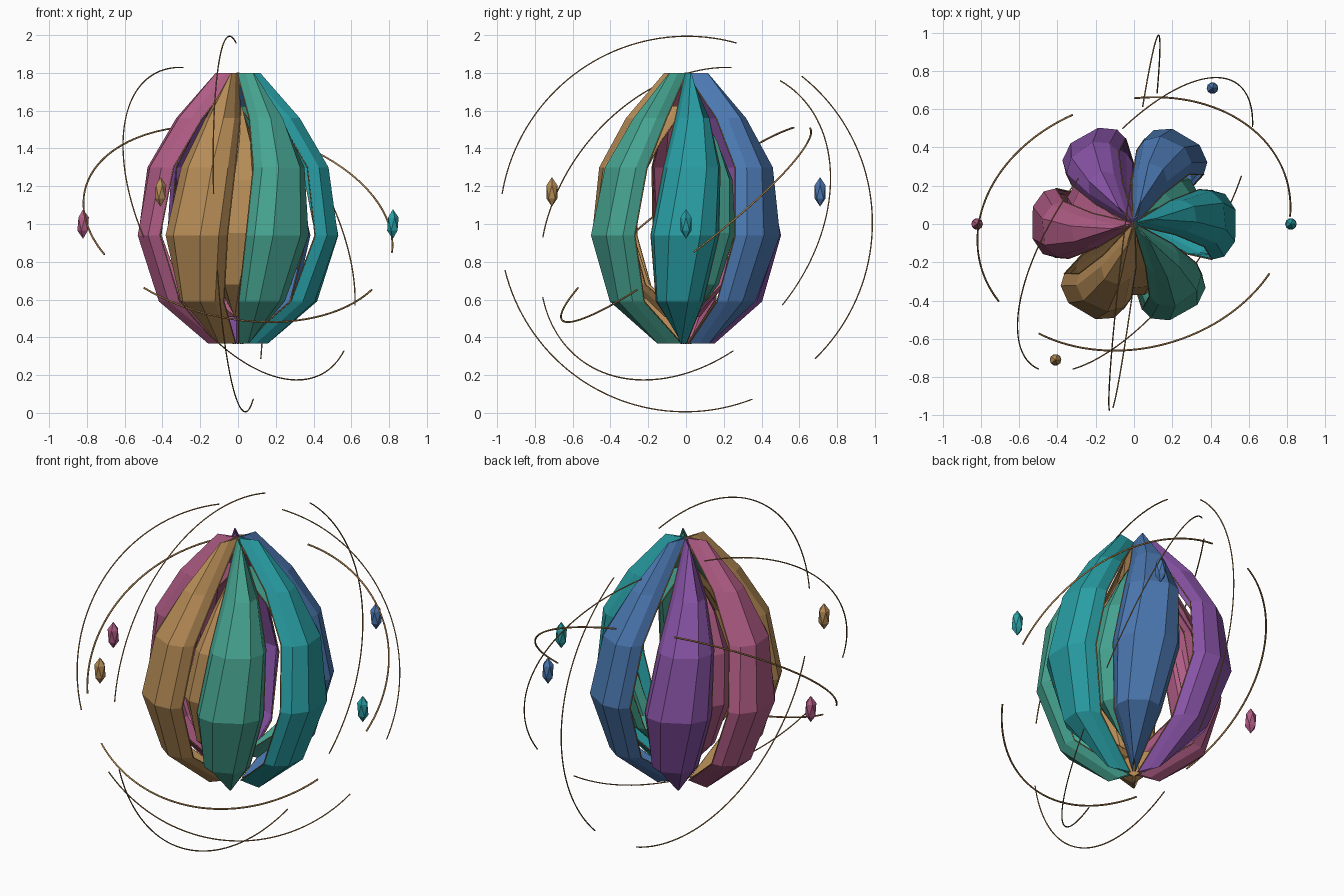
import bpy, bmesh, math
from mathutils import Vector, Matrix

if "Cube" in bpy.data.objects:
    bpy.data.objects.remove(bpy.data.objects["Cube"])


def material(name, rgb):
    lin = [((c / 255 + 0.055) / 1.055) ** 2.4 for c in rgb]
    m = bpy.data.materials.new(name)
    m.diffuse_color = (*lin, 1)
    m.use_nodes = True
    m.node_tree.nodes["Principled BSDF"].inputs["Base Color"].default_value = m.diffuse_color
    return m


teal = material("teal", (40, 158, 164))
blue = material("blue", (75, 120, 177))
purple = material("purple", (136, 83, 166))
pink = material("pink", (176, 92, 133))
tan = material("tan", (184, 141, 87))
green = material("sea_green", (70, 164, 145))
gold = material("dull_gold", (165, 125, 75))


def add_mesh(name, bm, mat):
    me = bpy.data.meshes.new(name)
    bm.to_mesh(me)
    bm.free()
    me.materials.append(mat)
    ob = bpy.data.objects.new(name, me)
    bpy.context.collection.objects.link(ob)
    return ob


def add_wire(name, points, radius, mat):
    cu = bpy.data.curves.new(name, 'CURVE')
    cu.dimensions = '3D'
    cu.bevel_depth = radius
    cu.bevel_resolution = 1
    cu.use_fill_caps = True
    sp = cu.splines.new('POLY')
    sp.points.add(len(points) - 1)
    for p, q in zip(sp.points, points):
        p.co = (*q, 1)
    cu.materials.append(mat)
    ob = bpy.data.objects.new(name, cu)
    bpy.context.collection.objects.link(ob)


# Petal rows: height, radius of the open edges, half width, bulge depth
ROWS = [(0.367, 0.025, 0.006, 0.135), (0.59, 0.295, 0.125, 0.12),
        (0.94, 0.41, 0.18, 0.12), (1.30, 0.355, 0.15, 0.12),
        (1.56, 0.205, 0.09, 0.12), (1.80, 0.0, 0.006, 0.12)]
# Cross-section of a petal: side position and bulge, as fractions
SECTION = [(-1, 0), (-0.91, 0.53), (-0.46, 1), (0.46, 1), (0.91, 0.53), (1, 0)]


def add_petal(name, azimuth, mat, radial=1.0, tall=1.0, mid=1.083):
    grid = []
    for z, r, w, d in ROWS:
        twist = math.radians(-10 + 23 * (z - 0.367) / 1.433)
        rot = Matrix.Rotation(azimuth + twist, 3, 'Z')
        height = mid + tall * (z - 1.083)
        grid.append([rot @ Vector((radial * (r + d * b), radial * w * s, height))
                     for s, b in SECTION])
    bm = bmesh.new()
    rows = [[bm.verts.new(p) for p in row] for row in grid]
    for a, b in zip(rows, rows[1:]):
        for i in range(len(SECTION) - 1):
            bm.faces.new((a[i], a[i + 1], b[i + 1], b[i]))
    petal = add_mesh(name, bm, mat)
    shell = petal.modifiers.new("shell", 'SOLIDIFY')
    shell.thickness = 0.005
    shell.offset = -1
    # gold trim along both open edges
    for side, i in (("right", 0), ("left", -1)):
        add_wire(f"{name}_trim_{side}", [row[i] for row in grid], 0.003, gold)


# Six hollow twisted outer petals
for k, mat in enumerate((teal, blue, purple, pink, tan, green)):
    add_petal("petal_" + mat.name, k * math.pi / 3, mat)

# Three smaller petals inside, behind every second gap
for angle, mat in ((30, green), (150, pink), (270, tan)):
    add_petal("inner_petal_" + mat.name, math.radians(angle), mat,
              0.70, 0.78, 1.065)

# Floating crystals
for mat, x, y, z in ((teal, 0.82, 0, 1.0), (pink, -0.82, 0, 1.0),
                     (blue, 0.41, 0.71, 1.17), (tan, -0.41, -0.71, 1.17)):
    bm = bmesh.new()
    bmesh.ops.create_icosphere(bm, subdivisions=1, radius=0.034)
    bmesh.ops.scale(bm, vec=(1, 1, 2.3), verts=bm.verts)
    bmesh.ops.translate(bm, vec=(x, y, z), verts=bm.verts)
    add_mesh("crystal_" + mat.name, bm, mat)


# Broken orbit rings: radius, wire thickness, and the two ends of each arc
RINGS = {
    "inner_ring": (0.83, 0.005, [
        ((0, .66, .51), (.82, .04, -.15)),
        ((-.32, .57, .51), (-.70, -.40, -.16)),
        ((-.50, -.575, -.34), (.71, -.26, -.35))]),
    "middle_ring": (0.91, 0.0035, [
        ((.62, .51, -.43), (-.06, .50, .76)),
        ((-.29, .24, .83), (-.50, -.76, -.07)),
        ((-.32, -.76, -.39), (.56, .25, -.67))]),
    "outer_ring": (0.995, 0.0035, [
        ((-.13, -.98, .16), (-.01, .27, .965)),
        ((.045, .61, .78), (.12, .68, -.71)),
        ((-.11, -.965, -.245), (.08, .35, -.925))]),
}
for name, (radius, thick, arcs) in RINGS.items():
    for n, (p, q) in enumerate(arcs):
        p, q = Vector(p).normalized(), Vector(q).normalized()
        axis, angle = p.cross(q).normalized(), p.angle(q)
        pts = [Matrix.Rotation(angle * i / 40, 3, axis) @ p * radius
               + Vector((0, 0, 1.0)) for i in range(41)]
        add_wire(f"{name}_arc_{n + 1}", pts, thick, gold)
